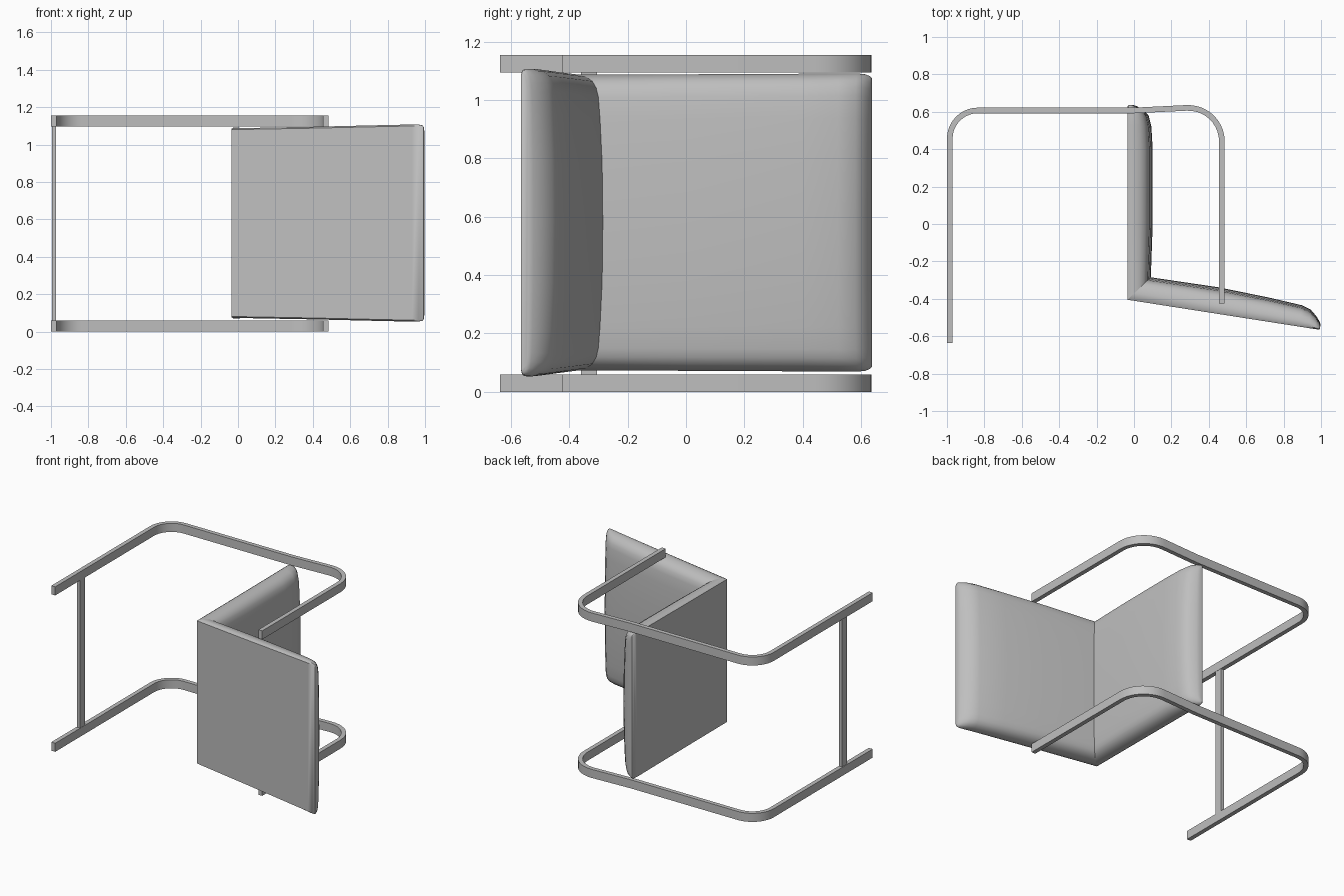
import bpy, bmesh
from mathutils import Vector

cube = bpy.data.objects.get("Cube")
if cube:
    bpy.data.objects.remove(cube, do_unlink=True)

grey = bpy.data.materials.new("plain grey")
grey.use_nodes = True
GREY = (0.52, 0.52, 0.52, 1)
grey.diffuse_color = GREY
grey.node_tree.nodes["Principled BSDF"].inputs["Base Color"].default_value = GREY

MID_Z = 0.58


def loft(name, rings, angle):
    """Join equal closed rings of points into a capped solid."""
    bm = bmesh.new()
    loops = [[bm.verts.new(p) for p in ring] for ring in rings]
    n = len(loops[0])
    for a, b in zip(loops, loops[1:]):
        for i in range(n):
            j = (i + 1) % n
            bm.faces.new((a[i], a[j], b[j], b[i]))
    bm.faces.new(loops[0])
    bm.faces.new(loops[-1])
    bmesh.ops.recalc_face_normals(bm, faces=bm.faces)
    mesh = bpy.data.meshes.new(name)
    bm.to_mesh(mesh)
    bm.free()
    mesh.materials.append(grey)
    obj = bpy.data.objects.new(name, mesh)
    bpy.context.collection.objects.link(obj)
    bpy.ops.object.select_all(action='DESELECT')
    obj.select_set(True)
    bpy.context.view_layer.objects.active = obj
    bpy.ops.object.shade_smooth_by_angle(angle=angle)
    return obj


def rounded_corner(before, corner, after, size, steps=10):
    """Points of a smooth bend that replaces a sharp corner."""
    c = Vector(corner)
    p = c + (Vector(before) - c).normalized() * size
    q = c + (Vector(after) - c).normalized() * size
    h1, h2 = p.lerp(c, 0.55), q.lerp(c, 0.55)
    pts = []
    for i in range(steps + 1):
        t = i / steps
        s = 1 - t
        pts.append(p * s**3 + h1 * 3 * s * s * t + h2 * 3 * s * t * t + q * t**3)
    return pts


# Flat-bar side frames
floor_end, floor_bend = (-0.985, -0.637), (-0.985, 0.607)
leg_mid = (0.0, 0.607)
arm_bend, arm_end = (0.47, 0.63), (0.47, -0.425)
path = [Vector(floor_end)]
path += rounded_corner(floor_end, floor_bend, leg_mid, 0.15)
path += [Vector(leg_mid)]
path += rounded_corner(leg_mid, arm_bend, arm_end, 0.19)
path += [Vector(arm_end)]


def bar(name, z0, z1, half=0.015):
    rings = []
    for i, p in enumerate(path):
        d = (path[min(i + 1, len(path) - 1)] - path[max(i - 1, 0)]).normalized()
        side = Vector((-d.y, d.x)) * half
        a, b = p + side, p - side
        rings.append([(a.x, a.y, z0), (b.x, b.y, z0), (b.x, b.y, z1), (a.x, a.y, z1)])
    return loft(name, rings, 0.6)


bar("right_side_frame", 0, 0.06)
bar("left_side_frame", 1.095, 1.155)

# Cross bar joining the two frames
loft("cross_bar", [[(x, y, z) for x, y in
     ((-0.995, -0.36), (-0.972, -0.36), (-0.972, -0.305), (-0.995, -0.305))]
     for z in (0.055, 1.1)], 0.5)

# Cushion cross-section: (share of half width, share of thickness)
half_section = [(0.985, 0), (1, 0.1), (1, 0.3), (0.985, 0.52), (0.955, 0.7),
                (0.91, 0.81), (0.85, 0.87), (0.7, 0.92), (0.4, 0.98)]
section = half_section + [(0, 1)] + [(-v, w) for v, w in reversed(half_section)]


def cushion(name, stations):
    """Each station: outer point, inner point, half width."""
    rings = []
    for outer, inner, half in stations:
        o, f = Vector(outer), Vector(inner)
        ring = []
        for v, w in section:
            p = o.lerp(f, w)
            ring.append((p.x, p.y, MID_Z + v * half))
        rings.append(ring)
    return loft(name, rings, 0.75)


mitre = ((-0.035, -0.405), (0.09, -0.285), 0.507)

cushion("seat_cushion", [
    mitre,
    ((-0.035, 0.0), (0.1, 0.0), 0.508),
    ((-0.035, 0.4), (0.1, 0.4), 0.51),
    ((-0.035, 0.53), (0.093, 0.52), 0.511),
    ((-0.035, 0.59), (0.078, 0.58), 0.511),
    ((-0.035, 0.615), (0.05, 0.61), 0.508),
    ((-0.034, 0.63), (0.015, 0.63), 0.502),
    ((-0.028, 0.637), (-0.005, 0.637), 0.495),
])

cushion("back_cushion", [
    mitre,
    ((0.4, -0.473), (0.45, -0.338), 0.515),
    ((0.7, -0.52), (0.72, -0.393), 0.522),
    ((0.88, -0.548), (0.9, -0.435), 0.526),
    ((0.93, -0.556), (0.945, -0.458), 0.527),
    ((0.965, -0.561), (0.975, -0.493), 0.526),
    ((0.985, -0.564), (0.993, -0.523), 0.522),
    ((0.992, -0.565), (0.998, -0.54), 0.512),
])
